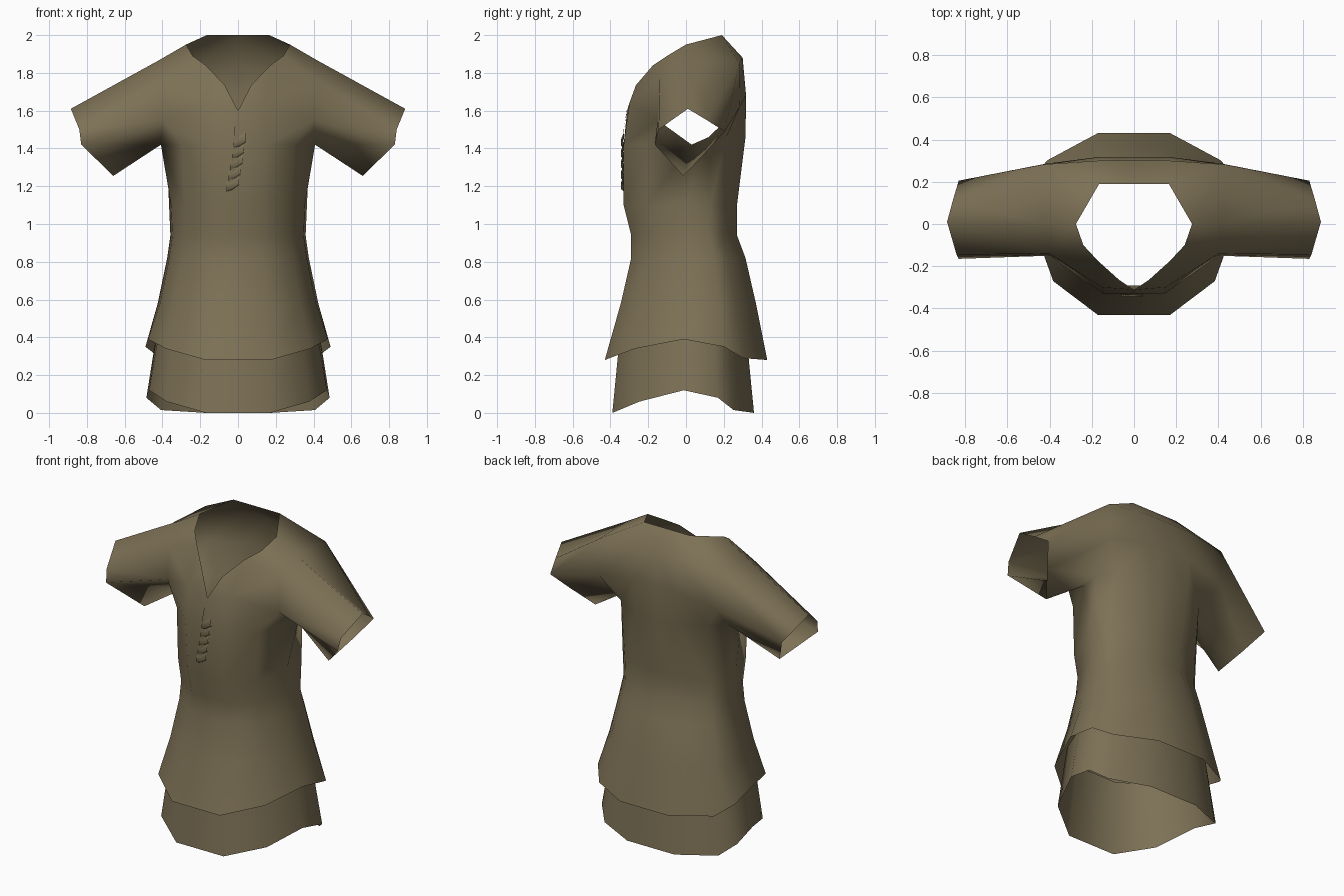
import bpy, bmesh

cube = bpy.data.objects.get("Cube")
if cube:
    bpy.data.objects.remove(cube, do_unlink=True)

# Olive brown cloth
cloth = bpy.data.materials.new("olive_cloth")
cloth.use_nodes = True
colour = (0.205, 0.165, 0.092, 1)
cloth.diffuse_color = colour
shader = cloth.node_tree.nodes["Principled BSDF"]
shader.inputs["Base Color"].default_value = colour
shader.inputs["Roughness"].default_value = 0.9

# Half cross-section of the body, from front centre round to back centre
SECTION = [(0, -1), (.35, -1), (.78, -.63), (.97, -.03),
           (1, .47), (.84, .7), (.35, 1), (0, 1)]


def ring(bm, width, front, back, heights):
    """Add one half ring; heights is a number or one value per column."""
    if not isinstance(heights, list):
        heights = [heights] * len(SECTION)
    return [bm.verts.new((u * width, v * (front if v < 0 else back), z))
            for (u, v), z in zip(SECTION, heights)]


def points(bm, *coords):
    return [bm.verts.new(c) for c in coords]


def bridge(bm, lower, upper, closed=False):
    count = len(lower)
    for i in range(count if closed else count - 1):
        j = (i + 1) % count
        bm.faces.new((lower[i], lower[j], upper[j], upper[i]))


def finish(bm, name, mirrored=True):
    bmesh.ops.recalc_face_normals(bm, faces=bm.faces)
    mesh = bpy.data.meshes.new(name)
    bm.to_mesh(mesh)
    bm.free()
    obj = bpy.data.objects.new(name, mesh)
    bpy.context.collection.objects.link(obj)
    mesh.materials.append(cloth)
    if mirrored:
        mod = obj.modifiers.new("mirror", 'MIRROR')
        mod.use_clip = True
    bpy.ops.object.select_all(action='DESELECT')
    obj.select_set(True)
    bpy.context.view_layer.objects.active = obj
    bpy.ops.object.shade_smooth()


# Tunic body, from the dipping hem up to the armpits
bm = bmesh.new()
hem = [.28, .28, .34, .39, .35, .29, .28, .28]
rows = [ring(bm, .49, .43, .43, hem)]
for width, front, back, z in [(.425, .345, .37, .58), (.375, .29, .315, .82),
                              (.358, .29, .27, .94), (.365, .33, .27, 1.1)]:
    rows.append(ring(bm, width, front, back, z))
# The chest row narrows towards the armpit
chest = points(bm, (0, -.33, 1.42), (.145, -.33, 1.42), (.295, -.205, 1.42),
               (.408, .03, 1.42), (.38, .12, 1.46), (.315, .215, 1.46),
               (.145, .315, 1.46), (0, .315, 1.46))
rows.append(chest)
for lower, upper in zip(rows, rows[1:]):
    bridge(bm, lower, upper)

# Front yoke with open neckline
neck = points(bm, (0, -.312, 1.6), (.07, -.265, 1.735), (.17, -.175, 1.84),
              (.24, -.1, 1.89), (.275, 0, 1.95), (.165, .19, 2), (0, .19, 2))
breast, arm_front, arm_high, arm_top = points(
    bm, (.15, -.3, 1.64), (.4, -.15, 1.55), (.4, -.14, 1.77), (.42, 0, 1.866))
bridge(bm, chest[:3], [neck[0], breast, arm_front])
for face in [(neck[0], breast, neck[1]), (breast, neck[2], neck[1]),
             (breast, arm_front, arm_high, neck[2]),
             (arm_high, neck[3], neck[2]),
             (arm_high, arm_top, neck[4], neck[3]),
             (chest[2], chest[3], arm_front)]:
    bm.faces.new(face)

# Back yoke with squared shoulders
blade = points(bm, (.42, .285, 1.62), (.16, .318, 1.68), (0, .318, 1.68))
upper = points(bm, (.43, .282, 1.853), (.165, .3, 1.88), (0, .3, 1.88))
bridge(bm, chest[5:], blade)
bridge(bm, blade, upper)
bridge(bm, upper, neck[4:])
bm.faces.new((chest[4], chest[5], blade[0]))
bm.faces.new((upper[0], neck[4], arm_top))

# Short sleeve, open at the cuff
armhole = [chest[3], arm_front, arm_high, arm_top, upper[0], blade[0], chest[4]]
cuff = points(bm, (.66, -.015, 1.255), (.83, -.165, 1.42), (.84, -.145, 1.5),
              (.885, .01, 1.61), (.858, .11, 1.55), (.83, .205, 1.49),
              (.75, .1, 1.375))
bridge(bm, armhole, cuff, closed=True)
finish(bm, "tunic")

# Undershirt skirt showing below the hem
bm = bmesh.new()
low_hem = [0, 0, .06, .12, .08, .015, 0, 0]
bottom = ring(bm, .485, .39, .36, low_hem)
top = ring(bm, .425, .345, .315, .46)
bridge(bm, bottom, top)
finish(bm, "undershirt_skirt")

# Placket seam running down from the neckline
bm = bmesh.new()
seam = [(0, -.314, 1.6), (-.02, -.33, 1.5), (-.025, -.335, 1.42),
        (-.04, -.335, 1.28), (-.06, -.333, 1.17)]
left = points(bm, *seam)
right = [bm.verts.new((x + .01 + .03 * i / 4, y + .002, z + .01 * i))
         for i, (x, y, z) in enumerate(seam)]
bridge(bm, left, right)
finish(bm, "placket", mirrored=False)

# Slanted lacing folds over the placket, each with a shadowed lower lip
bm = bmesh.new()
for i in range(5):
    x, z = -.055 + .009 * i, 1.18 + .057 * i
    rows = []
    for depth, rise in [(.328, 0), (.344, .015), (.328, .055)]:
        rows.append([bm.verts.new((x + shift, -depth, z + rise + lift))
                     for shift, lift in [(-.005, -.01), (.025, 0), (.06, .025)]])
    bridge(bm, rows[0], rows[1])
    bridge(bm, rows[1], rows[2])
finish(bm, "lacing", mirrored=False)
